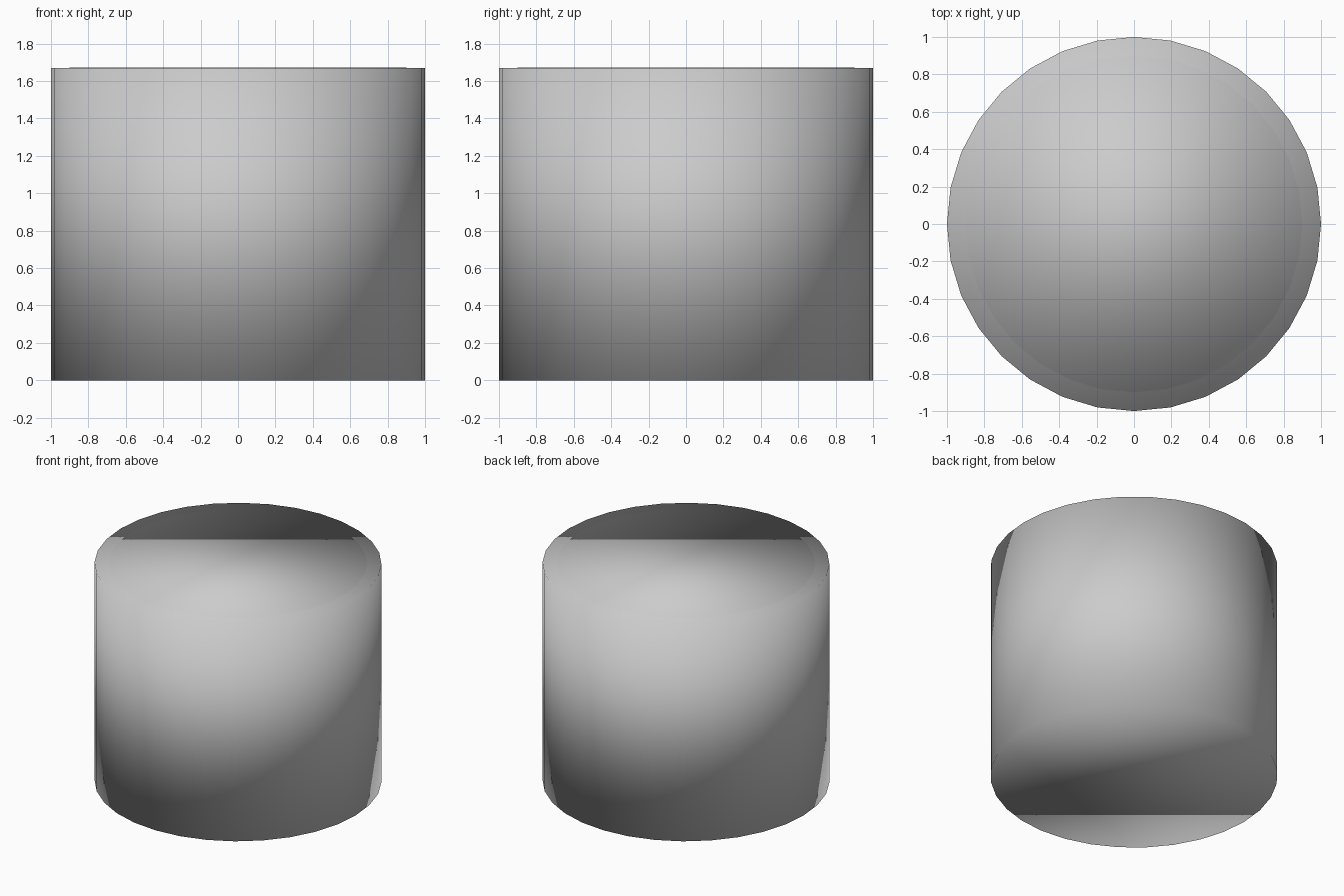
import bpy

if "Cube" in bpy.data.objects:
    bpy.data.objects.remove(bpy.data.objects["Cube"])

HEIGHT = 1.67
SIDES = 32


def drum(name, radius, bottom, top):
    """Closed, fully smooth-shaded upright cylinder."""
    bpy.ops.mesh.primitive_cylinder_add(
        vertices=SIDES, radius=radius, depth=top - bottom,
        location=(0, 0, (bottom + top) / 2))
    part = bpy.context.object
    part.name = name
    bpy.ops.object.shade_smooth()
    return part


# Outer body, a solid drum
drum("outer_body", 1.0, 0.0, HEIGHT)

# Inner core, its end disc practically flush with the top of the body
drum("inner_core", 0.9, 0.01, HEIGHT + 0.001)
